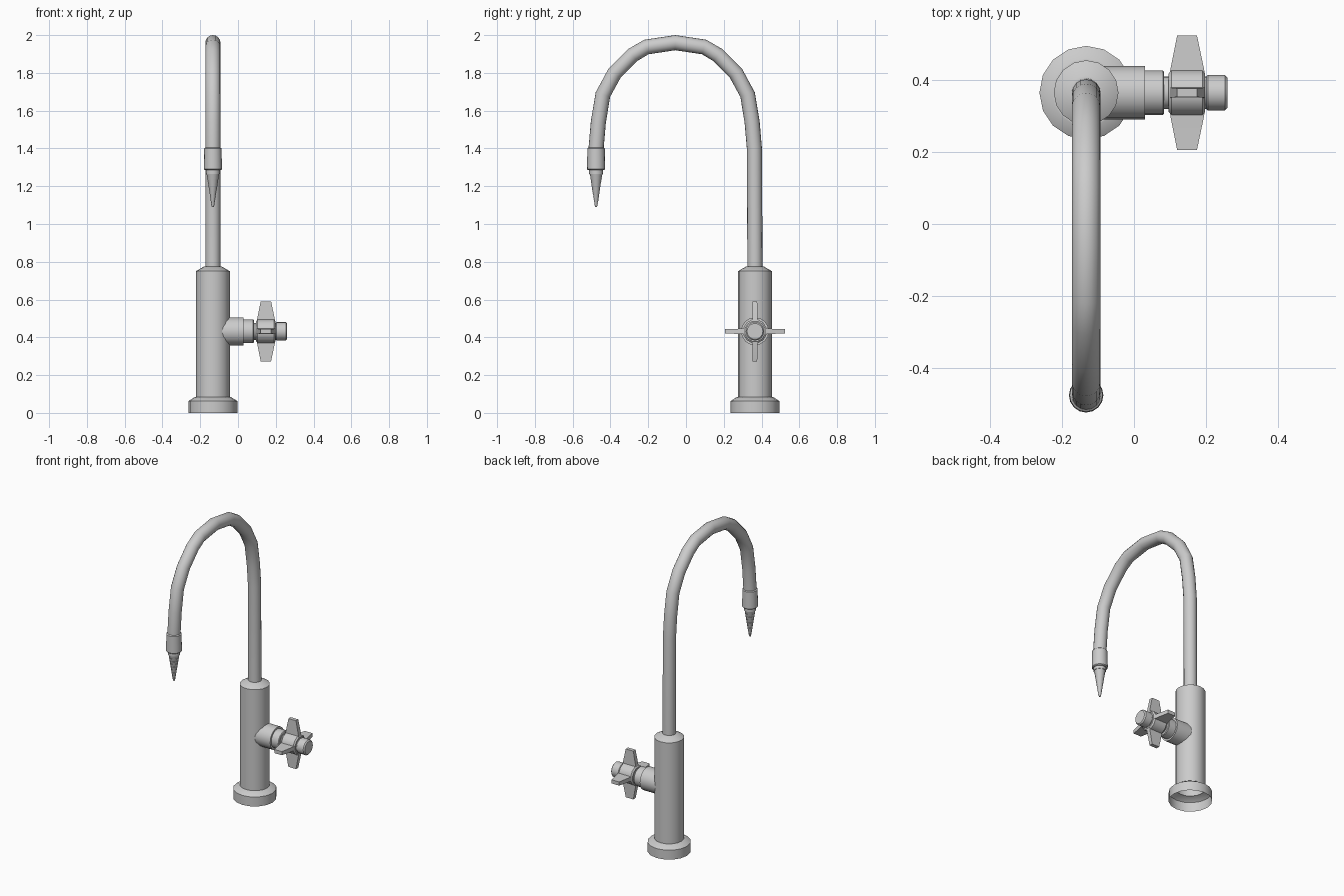
import bpy, bmesh, math
from mathutils import Matrix, Vector

if "Cube" in bpy.data.objects:
    bpy.data.objects.remove(bpy.data.objects["Cube"])

CX, CY = -0.133, 0.365      # column axis
VZ = 0.432                  # valve axis height
MID, TIP_Y = -0.057, -0.476 # arch centre and spout position in y


def finish(bm, name, angle=35):
    bmesh.ops.recalc_face_normals(bm, faces=bm.faces[:])
    me = bpy.data.meshes.new(name)
    bm.to_mesh(me)
    bm.free()
    ob = bpy.data.objects.new(name, me)
    bpy.context.collection.objects.link(ob)
    bpy.ops.object.select_all(action='DESELECT')
    ob.select_set(True)
    bpy.context.view_layer.objects.active = ob
    bpy.ops.object.shade_smooth_by_angle(angle=math.radians(angle))
    return ob


def rings_to_mesh(bm, rings, cap_start, cap_end):
    n = len(rings[0])
    for a, b in zip(rings, rings[1:]):
        for i in range(n):
            j = (i + 1) % n
            bm.faces.new((a[i], a[j], b[j], b[i]))
    if cap_start:
        bm.faces.new(rings[0][::-1])
    if cap_end:
        bm.faces.new(rings[-1])


def lathe(name, profile, matrix, sides=16, cap_start=True, cap_end=True, phase=0.0):
    """Revolve (radius, height) pairs around local z."""
    bm = bmesh.new()
    rings = []
    for r, h in profile:
        rings.append([bm.verts.new(matrix @ Vector((
            r * math.cos(phase + 2 * math.pi * i / sides),
            r * math.sin(phase + 2 * math.pi * i / sides), h))) for i in range(sides)])
    rings_to_mesh(bm, rings, cap_start, cap_end)
    return finish(bm, name)


upright = Matrix.Translation((CX, CY, 0))
sideways = Matrix.Translation((0, CY, VZ)) @ Matrix.Rotation(math.pi / 2, 4, 'Y')

# Base flange and column, open underneath
lathe("column", [(0.13, 0), (0.13, 0.062), (0.095, 0.085), (0.09, 0.085),
                 (0.09, 0.75), (0.047, 0.775), (0.038, 0.775)],
      upright, cap_start=False, cap_end=False)

# Gooseneck pipe swept along a symmetric arch
half = [(0.153, 1.937), (0.226, 1.894), (0.322, 1.797),
        (0.383, 1.685), (0.407, 1.54), (0.419, 1.40)]
path = [(CY, 0.76)] + [(MID + d, z) for d, z in reversed(half)]
path += [(MID, 1.96)] + [(MID - d, z) for d, z in half] + [(TIP_Y, 1.34)]
pts = [Vector((CX, y, z)) for y, z in path]
bm = bmesh.new()
rings = []
for k, p in enumerate(pts):
    t = (pts[min(k + 1, len(pts) - 1)] - pts[max(k - 1, 0)]).normalized()
    if k in (0, len(pts) - 1):
        t = Vector((0, 0, 1 if k == 0 else -1))
    side = Vector((1, 0, 0))
    up = t.cross(side)
    rings.append([bm.verts.new(p + 0.04 * (side * math.cos(a) + up * math.sin(a)))
                  for a in (2 * math.pi * i / 16 for i in range(16))])
rings_to_mesh(bm, rings, True, True)
finish(bm, "gooseneck_pipe", 40)

# Spout sleeve and barbed nozzle
spout = Matrix.Translation((CX, TIP_Y, 0))
lathe("spout_sleeve", [(0.04, 1.405), (0.046, 1.40), (0.048, 1.29), (0.042, 1.285)], spout)
barbs, top, bottom = 9, 1.265, 1.09
profile = [(0.037, 1.29), (0.037, top)]
step = (top - bottom) / barbs
for i in range(barbs):
    r = 0.034 - 0.024 * i / (barbs - 1)
    z = top - step * i
    profile += [(r, z), (r - 0.005, z - step)]
lathe("hose_nozzle", profile, spout)

# Valve body, stem and end knob along x
lathe("valve_stub", [(0.074, CX + 0.02), (0.074, 0.03)], sideways)
lathe("valve_collar", [(0.062, 0.02), (0.062, 0.08), (0.058, 0.084)], sideways)
lathe("valve_stem", [(0.045, 0.07), (0.045, 0.21)], sideways)
lathe("valve_knob", [(0.044, 0.2), (0.049, 0.205), (0.049, 0.253), (0.042, 0.26)], sideways)

# Four-arm handle: hub and tapered blades
lathe("handle_hub", [(0.055, 0.096), (0.064, 0.104), (0.064, 0.19), (0.055, 0.198)],
      sideways, sides=12, phase=math.pi / 12)
bm = bmesh.new()
for q in range(4):
    turn = Matrix.Translation((0, CY, VZ)) @ Matrix.Rotation(q * math.pi / 2, 4, 'X')
    rings = []
    for r, x0, x1, t in ((0.04, 0.099, 0.197, 0.015), (0.064, 0.101, 0.195, 0.014),
                         (0.159, 0.12, 0.175, 0.012)):
        rings.append([bm.verts.new(turn @ Vector((x, y, r)))
                      for x, y in ((x0, -t), (x1, -t), (x1, t), (x0, t))])
    rings_to_mesh(bm, rings, True, True)
finish(bm, "handle_blades", 20)
